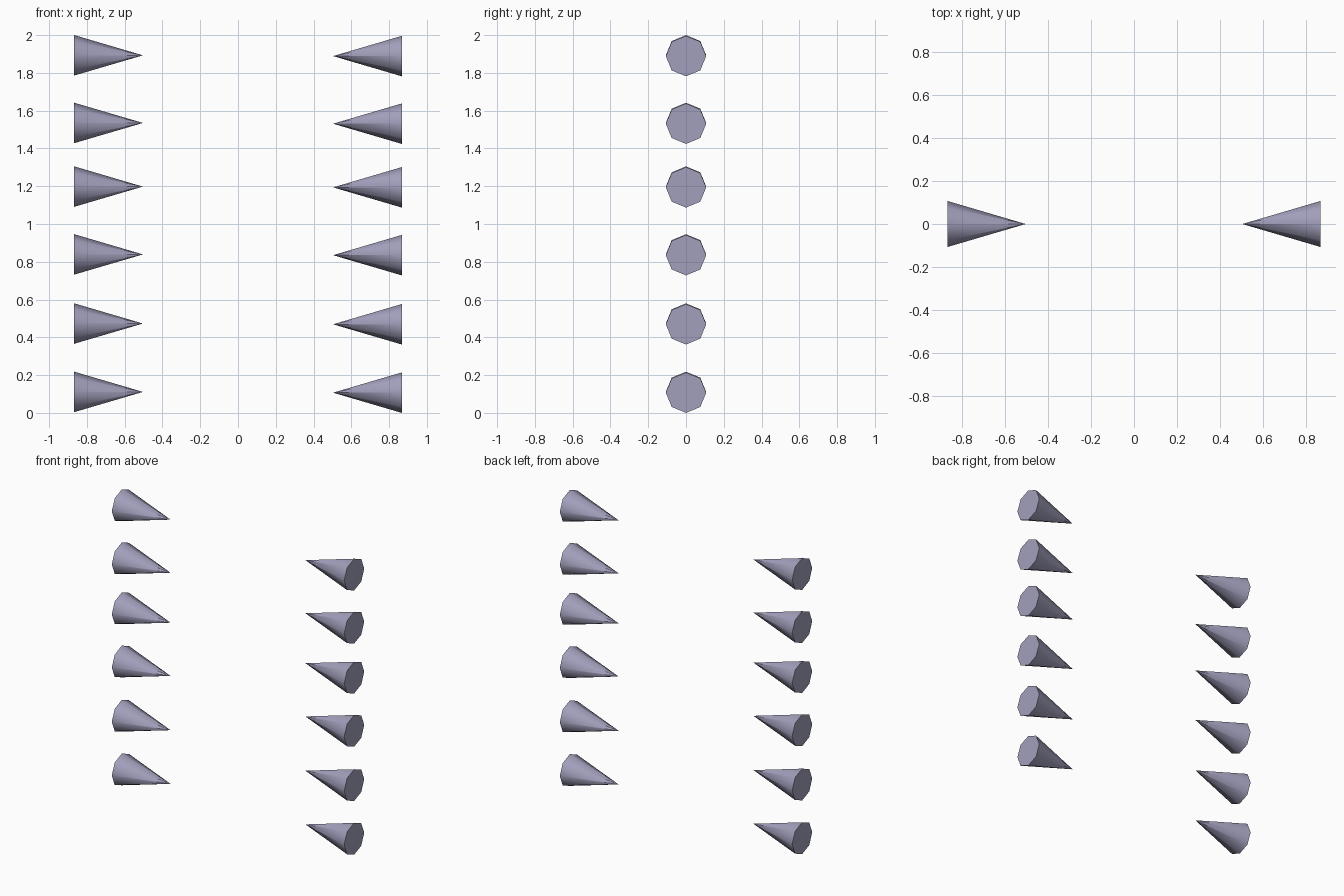
import bpy
import math

if "Cube" in bpy.data.objects:
    bpy.data.objects.remove(bpy.data.objects["Cube"])

RADIUS, BASE_X, TIP_X = 0.107, 0.867, 0.505
LEVELS = [0.109, 0.471, 0.837, 1.196, 1.533, 1.891]

mat = bpy.data.materials.new("muted_violet")
mat.diffuse_color = (0.36, 0.35, 0.5, 1)
mat.use_nodes = True
mat.node_tree.nodes["Principled BSDF"].inputs["Base Color"].default_value = mat.diffuse_color


# Eight-sided spike lying along x, tip pointing to the centre
def spike(name, side, z):
    # A minute flat tip keeps the side shading clean up to the point
    bpy.ops.mesh.primitive_cone_add(
        vertices=8, radius1=RADIUS, radius2=0.0005, depth=BASE_X - TIP_X,
        location=(side * (BASE_X + TIP_X) / 2, 0, z),
        rotation=(0, -side * math.pi / 2, 0))
    obj = bpy.context.object
    obj.name = name
    obj.data.materials.append(mat)
    # Smooth sides, crisp rim around the flat base
    bpy.ops.object.shade_smooth_by_angle(angle=math.radians(60))


# Two facing columns of six spikes
for i, z in enumerate(LEVELS, 1):
    spike(f"left_spike_{i}", -1, z + 0.002)
    spike(f"right_spike_{i}", 1, z - 0.002)
